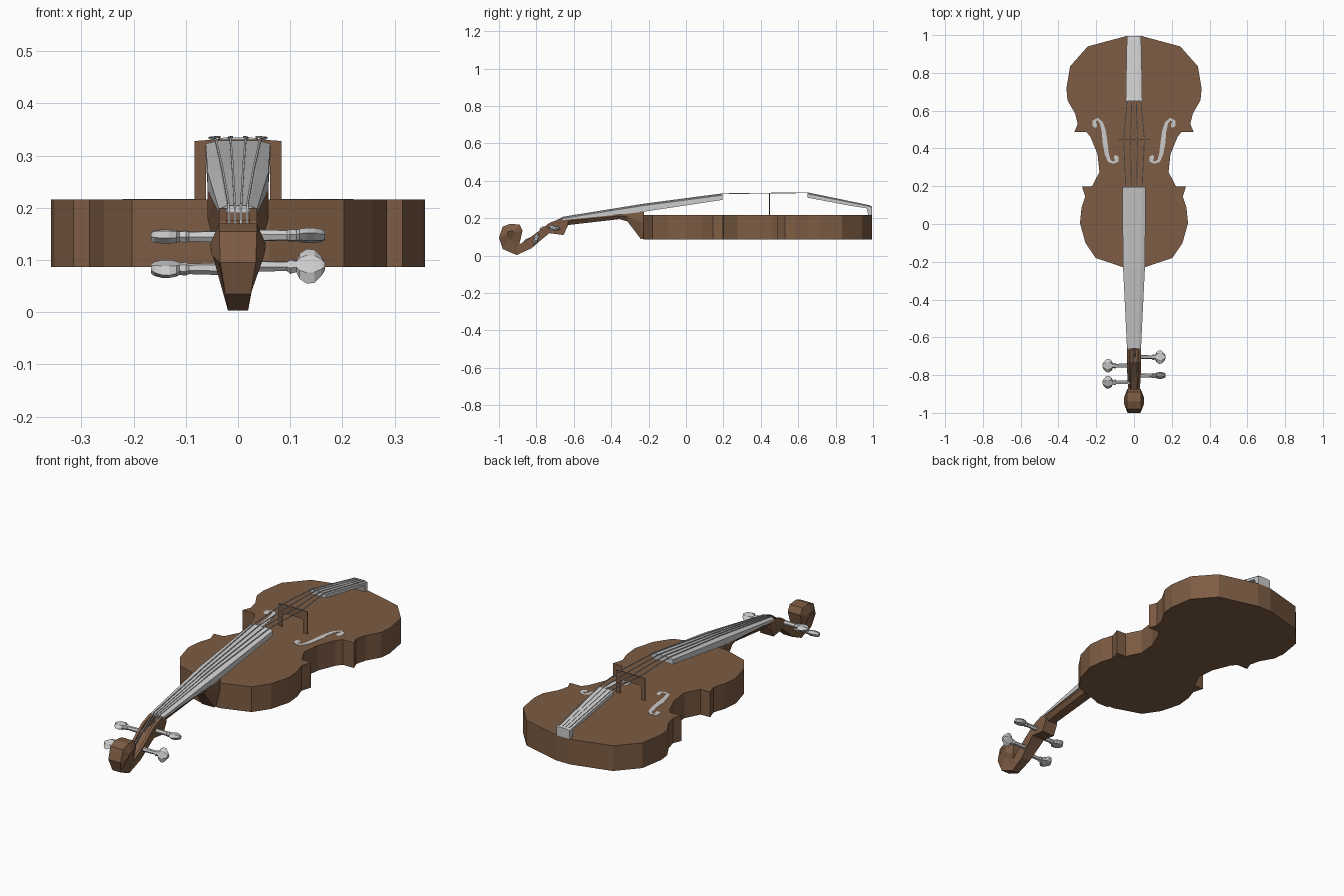
import bpy, bmesh, math
from mathutils import Vector

wood = bpy.data.materials.new("brown_wood")
wood.diffuse_color = (0.205, 0.108, 0.058, 1)


def loft(name, rings, mat=None):
    """Skin equal-length closed rings and cap both ends."""
    bm = bmesh.new()
    vs = [[bm.verts.new(p) for p in r] for r in rings]
    n = len(rings[0])
    for a, b in zip(vs, vs[1:]):
        for i in range(n):
            j = (i + 1) % n
            bm.faces.new((a[i], a[j], b[j], b[i]))
    bm.faces.new(vs[0][::-1])
    bm.faces.new(vs[-1])
    bmesh.ops.recalc_face_normals(bm, faces=bm.faces)
    me = bpy.data.meshes.new(name)
    bm.to_mesh(me)
    bm.free()
    ob = bpy.data.objects.new(name, me)
    bpy.context.collection.objects.link(ob)
    if mat:
        me.materials.append(mat)
    return ob


# Sound box: half outline mirrored, extruded straight up
half = [(0.04, 0.995), (0.245, 0.94), (0.338, 0.835), (0.358, 0.715), (0.352, 0.655),
        (0.312, 0.585), (0.298, 0.53), (0.315, 0.488), (0.252, 0.488), (0.23, 0.46),
        (0.193, 0.37), (0.183, 0.275), (0.222, 0.2), (0.275, 0.198), (0.258, 0.145),
        (0.278, 0.085), (0.286, 0.005), (0.257, -0.1), (0.203, -0.18), (0.06, -0.228)]
outline = half + [(-x, y) for x, y in reversed(half)]
loft("body", [[(x, y, z) for x, y in outline] for z in (0.087, 0.216)], wood)

# Neck and heel: (y, half width, top, bottom)
neck = [(-0.225, 0.058, 0.238, 0.09), (-0.243, 0.058, 0.236, 0.09), (-0.313, 0.047, 0.228, 0.183),
        (-0.355, 0.043, 0.224, 0.195), (-0.635, 0.036, 0.2, 0.163)]
loft("neck", [[(-w, y, t), (w, y, t), (w, y, t * .6 + b * .4), (w * .6, y, b),
               (-w * .6, y, b), (-w, y, t * .6 + b * .4)] for y, w, t, b in neck], wood)

# Peg box: two side walls and a floor, narrowing to the bottom
top = [(-0.63, 0.2), (-0.665, 0.2), (-0.73, 0.175), (-0.785, 0.133), (-0.84, 0.092), (-0.905, 0.05)]
low = [(-0.63, 0.163), (-0.655, 0.11), (-0.73, 0.12), (-0.785, 0.075), (-0.825, 0.04), (-0.905, 0.003)]
wall = top + low[::-1]
floor = [(y, t * .45 + b * .55) for (y, t), (_, b) in zip(top, low)] + low[::-1]


def narrow(z):
    return min(1, 0.52 + z * 4.5)


for s, side in ((-1, "left"), (1, "right")):
    loft("peg_box_wall_" + side, [[(s * x * narrow(z), y, z) for y, z in wall]
                                  for x in (0.022, 0.036)], wood)
loft("peg_box_floor", [[(x * narrow(z), y, z) for y, z in floor] for x in (-0.022, 0.022)], wood)

# Scroll: faceted side profile, bulging to a ridge on each side
prof = [(-0.905, 0.003), (-0.98, 0.035), (-1.0, 0.095), (-0.98, 0.155), (-0.94, 0.17),
        (-0.89, 0.166), (-0.874, 0.135), (-0.885, 0.085)]
rings = []
for x, k in ((-0.053, 0.3), (-0.036, 1), (0.036, 1), (0.053, 0.3)):
    rings.append([(x * narrow(z), -0.94 + (y + 0.94) * k, 0.115 + (z - 0.115) * k)
                  for y, z in prof])
loft("scroll", rings, wood)

# Fingerboard with a slightly crowned top: (y, half width, top, bottom)
board = [(-0.66, 0.037, 0.204, 0.19), (-0.35, 0.052, 0.254, 0.22), (-0.23, 0.058, 0.273, 0.234),
         (0.195, 0.062, 0.329, 0.298)]
loft("fingerboard", [[(-w, y, b), (-w, y, t - .006), (-w * .6, y, t), (w * .6, y, t),
                      (w, y, t - .006), (w, y, b)] for y, w, t, b in board])

# Tailpiece ending in a block that meets the body edge
tail = [(0.65, 0.044, 0.335, 0.31), (0.87, 0.04, 0.291, 0.268), (0.965, 0.038, 0.271, 0.253),
        (0.975, 0.038, 0.269, 0.216), (0.995, 0.037, 0.263, 0.216)]
loft("tailpiece", [[(-w, y, b), (-w, y, t - .005), (-w * .6, y, t), (w * .6, y, t),
                    (w, y, t - .005), (w, y, b)] for y, w, t, b in tail])

# Bridge: thin arch on two feet
arch = [(0.083, 0.215), (0.083, 0.328), (0.045, 0.331)]
inner = [(0.045, 0.286), (0.061, 0.28), (0.061, 0.215)]
bridge = arch + [(-x, z) for x, z in arch[::-1]] + [(-x, z) for x, z in inner[::-1]] + inner
loft("bridge", [[(x, y, z) for x, z in bridge] for y in (0.444, 0.448)], wood)

# Sound holes: flat S-shaped ribbons (x, y, half width)
hole = [(0.2, 0.512, .006), (0.208, 0.525, .014), (0.212, 0.542, .01), (0.192, 0.556, .006),
        (0.172, 0.535, .009), (0.16, 0.49, .011), (0.153, 0.43, .013), (0.144, 0.37, .011),
        (0.13, 0.333, .008), (0.108, 0.325, .006), (0.09, 0.335, .01), (0.094, 0.352, .013),
        (0.102, 0.362, .006)]
for s, side in ((-1, "left"), (1, "right")):
    rings = []
    for i, (x, y, w) in enumerate(hole):
        a, b = hole[max(i - 1, 0)], hole[min(i + 1, len(hole) - 1)]
        d = Vector((b[0] - a[0], b[1] - a[1])).normalized()
        p, q = (x - d.y * w, y + d.x * w), (x + d.y * w, y - d.x * w)
        rings.append([(s * u, v, z) for (u, v), z in
                      ((p, .214), (p, .2172), (q, .2172), (q, .214))])
    loft("sound_hole_" + side, rings)

# Tuning pegs: (side, y, z, paddle tilt); ring = (x, half width, half thickness)
shape = [(0.02, .011, .011), (0.094, .01, .009), (0.1, .016, .011), (0.112, .012, .01),
         (0.118, .026, .011), (0.132, .036, .012), (0.147, .034, .012), (0.16, .02, .011),
         (0.167, .008, .008)]
pegs = [(1, -0.705, 0.147, -8), (-1, -0.75, 0.145, 5), (1, -0.802, 0.088, 68), (-1, -0.838, 0.083, 20)]
for k, (s, py, pz, tilt) in enumerate(pegs):
    c, n = math.cos(math.radians(tilt)), math.sin(math.radians(tilt))
    rings = []
    for x, w, h in shape:
        ring = []
        for i in range(6):
            a = math.pi * i / 3
            u, v = w * math.cos(a), h * math.sin(a) * 1.15
            ring.append((s * x, py + u * c - v * n, pz + u * n + v * c))
        rings.append(ring)
    loft("tuning_peg_%d" % (k + 1), rings)

# Strings: four thin square wires from peg to tailpiece
for k, f in enumerate((-1, -1 / 3, 1 / 3, 1)):
    y0, z0 = ((-0.84, 0.09), (-0.75, 0.15), (-0.705, 0.158), (-0.802, 0.1))[k]
    path = [(f * .015, y0, z0), (f * .018, -0.658, 0.206), (f * .03, -0.23, 0.275),
            (f * .043, 0.195, 0.331), (f * .055, 0.446, 0.334), (f * .036, 0.65, 0.336),
            (f * .026, 0.985, 0.267)]
    r = 0.002
    loft("string_%d" % (k + 1), [[(x - r, y, z - r), (x + r, y, z - r), (x + r, y, z + r),
                                  (x - r, y, z + r)] for x, y, z in path])
